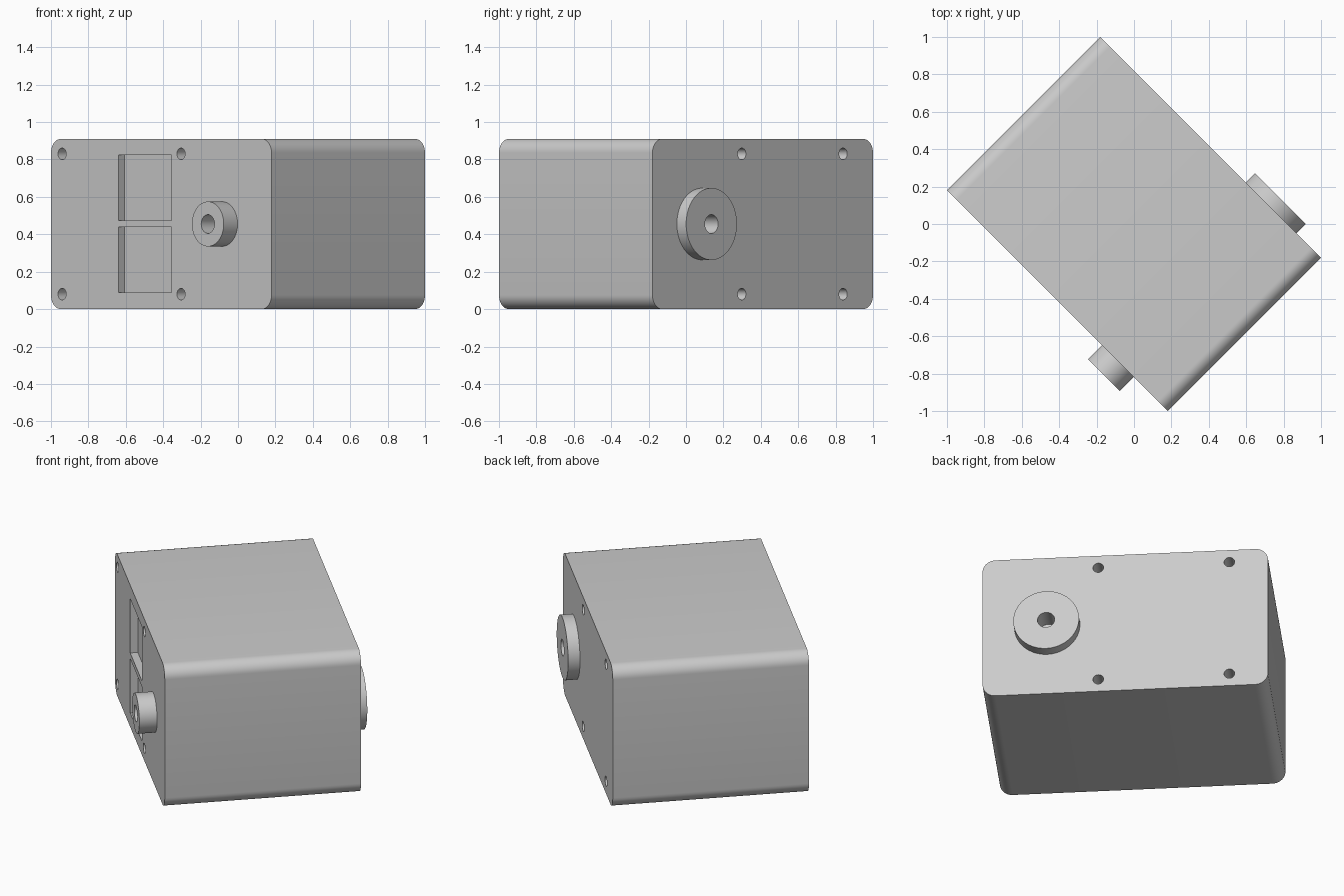
import bpy, bmesh, math
from mathutils import Matrix

if "Cube" in bpy.data.objects:
    bpy.data.objects.remove(bpy.data.objects["Cube"])

TURN = Matrix.Rotation(math.radians(-45), 4, 'Z')   # the box stands diagonally
W, D, H, R = 1.668, 1.16, 0.91, 0.075
FRONT, BACK = -D / 2, D / 2
AXIS_X, AXIS_Z = 0.457, H / 2

grey = bpy.data.materials.new("light grey")
grey.use_nodes = True
colour = (0.6, 0.6, 0.6, 1)
grey.diffuse_color = colour
grey.node_tree.nodes["Principled BSDF"].inputs["Base Color"].default_value = colour


def prism(name, outline, y0, y1):
    """Extrude an (x, z) outline from y0 to y1."""
    bm = bmesh.new()
    face = bm.faces.new([bm.verts.new((x, y0, z)) for x, z in outline])
    ext = bmesh.ops.extrude_face_region(bm, geom=[face])
    verts = [g for g in ext["geom"] if isinstance(g, bmesh.types.BMVert)]
    bmesh.ops.translate(bm, verts=verts, vec=(0, y1 - y0, 0))
    bmesh.ops.recalc_face_normals(bm, faces=bm.faces)
    mesh = bpy.data.meshes.new(name)
    bm.to_mesh(mesh)
    bm.free()
    mesh.materials.append(grey)
    ob = bpy.data.objects.new(name, mesh)
    ob.matrix_world = TURN
    bpy.context.collection.objects.link(ob)
    return ob


def arc(cx, cz, r, start, sweep, n):
    return [(cx + r * math.cos(start + sweep * i / n),
             cz + r * math.sin(start + sweep * i / n)) for i in range(n + 1)]


def cylinder(name, x, z, r, y0, y1, n=48):
    return prism(name, arc(x, z, r, 0, math.tau, n)[:-1], y0, y1)


def rectangle(name, x0, x1, z0, z1, y0, y1):
    return prism(name, [(x0, z0), (x1, z0), (x1, z1), (x0, z1)], y0, y1)


def cut(ob, cutters):
    """Subtract each cutter and keep the result as plain mesh."""
    for c in cutters:
        mod = ob.modifiers.new("cut", 'BOOLEAN')
        mod.operation, mod.solver, mod.object = 'DIFFERENCE', 'EXACT', c
    bpy.context.view_layer.update()
    result = bpy.data.meshes.new_from_object(
        ob.evaluated_get(bpy.context.evaluated_depsgraph_get()))
    ob.modifiers.clear()
    ob.data = result


# Housing: rounded rectangle pushed through the depth
outline = []
for k, (sx, sz) in enumerate([(1, 1), (-1, 1), (-1, -1), (1, -1)]):
    outline += arc(sx * (W / 2 - R), H / 2 + sz * (H / 2 - R), R,
                   k * math.pi / 2, math.pi / 2, 10)
housing = prism("housing", outline, FRONT, BACK)

# Bosses on a shared axis, front and back
front_boss = cylinder("front_boss", AXIS_X, AXIS_Z, 0.12, FRONT - 0.105, FRONT + 0.01, 64)
back_boss = cylinder("back_boss", AXIS_X, AXIS_Z, 0.192, BACK - 0.01, BACK + 0.07, 64)

# Bores of the bosses
front_bore = cylinder("front_bore", AXIS_X, AXIS_Z, 0.05, FRONT - 0.2, FRONT + 0.04)
back_bore = cylinder("back_bore", AXIS_X, AXIS_Z, 0.05, BACK - 0.07, BACK + 0.2)
cutters = [front_bore, back_bore]

# Screw holes and the two shallow front windows
for z in (0.08, H - 0.08):
    for x in (-0.75, 0.149):
        cutters.append(cylinder("front_screw", x, z, 0.031, FRONT - 0.1, FRONT + 0.15, 32))
    for x in (-0.608, 0.158):
        cutters.append(cylinder("back_screw", x, z, 0.031, BACK - 0.15, BACK + 0.1, 32))
for z in (0.09, 0.475):
    cutters.append(rectangle("window", -0.325, 0.078, z, z + 0.348, FRONT - 0.1, FRONT + 0.045))

cut(housing, cutters)
cut(front_boss, [front_bore])
cut(back_boss, [back_bore])
for c in cutters:
    bpy.data.objects.remove(c)

# Smooth the round surfaces, keep the rims sharp
bpy.ops.object.select_all(action='DESELECT')
for ob in (housing, front_boss, back_boss):
    ob.select_set(True)
bpy.context.view_layer.objects.active = housing
bpy.ops.object.shade_smooth_by_angle(angle=math.radians(30))
